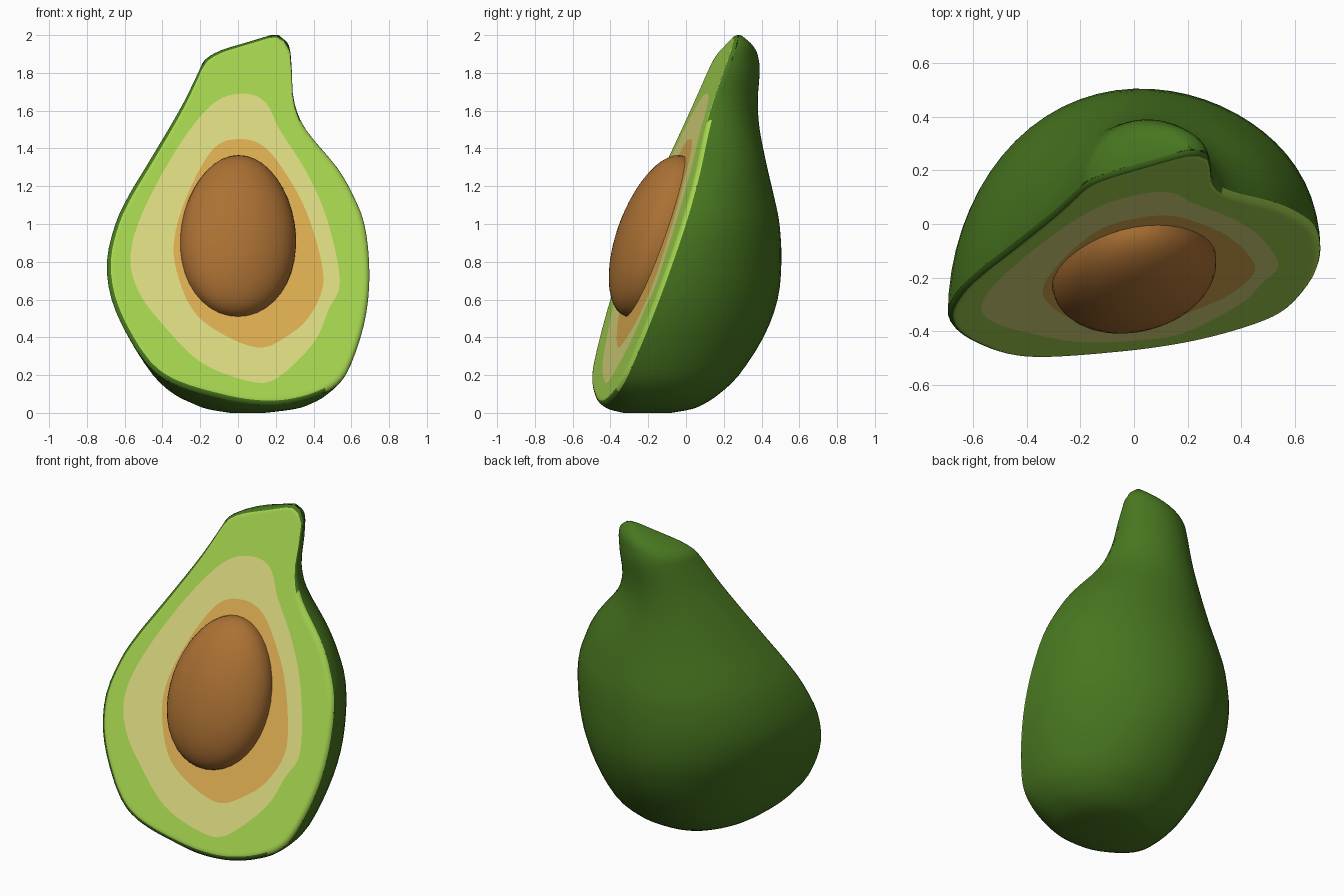
import bpy, bmesh, math
from mathutils import Vector

if "Cube" in bpy.data.objects:
    bpy.data.objects.remove(bpy.data.objects["Cube"])

def material(name, rgb):
    m = bpy.data.materials.new(name)
    m.diffuse_color = (*rgb, 1)
    m.use_nodes = True
    m.node_tree.nodes["Principled BSDF"].inputs["Base Color"].default_value = m.diffuse_color
    return m

SKIN = material("dark green skin", (0.064, 0.18, 0.014))
FLESH = material("green flesh", (0.38, 0.67, 0.08))
PALE = material("pale flesh", (0.73, 0.72, 0.22))
AMBER = material("amber flesh", (0.74, 0.43, 0.085))
SEED = material("brown seed", (0.41, 0.165, 0.034))

# Tilted cut plane: y as a function of x and z
def cut_y(x, z):
    return -0.25 + 0.18 * x + 0.36 * (z - 0.7)

NORMAL = Vector((0.18, -1, 0.36)).normalized()

def on_cut(x, z, lift=0.0):
    return Vector((x, cut_y(x, z), z)) + NORMAL * lift

def catmull(p, closed, steps):
    n, out = len(p), []
    get = (lambda i: p[i % n]) if closed else (lambda i: p[max(0, min(n - 1, i))])
    for i in range(n if closed else n - 1):
        a, b, c, d = get(i - 1), get(i), get(i + 1), get(i + 2)
        for s in range(steps):
            t = s / steps
            out.append([0.5 * (2 * q + (r - o) * t + (2 * o - 5 * q + 4 * r - w) * t * t
                        + (3 * q - o - 3 * r + w) * t ** 3) for o, q, r, w in zip(a, b, c, d)])
    if not closed:
        out.append(list(p[-1]))
    return out

def finish(bm, name, mats):
    me = bpy.data.meshes.new(name)
    bm.to_mesh(me)
    bm.free()
    for m in mats:
        me.materials.append(m)
    ob = bpy.data.objects.new(name, me)
    bpy.context.collection.objects.link(ob)
    bpy.ops.object.select_all(action='DESELECT')
    ob.select_set(True)
    bpy.context.view_layer.objects.active = ob
    bpy.ops.object.shade_smooth_by_angle(angle=math.radians(40))
    return ob

# Skin: lofted rings (z, left x, right x, centre behind cut, front y, back y)
rows = [(0, -.04, .14, .27, -.33, -.08), (.02, -.16, .30, .25, -.41, .03),
        (.05, -.24, .39, .23, -.455, .10), (.1, -.34, .475, .18, -.51, .175),
        (.2, -.45, .57, .09, -.66, .28), (.4, -.58, .65, .02, -1, .41),
        (.6, -.67, .69, 0, -1, .485), (.8, -.695, .695, 0, -1, .505),
        (1.0, -.65, .67, 0, -1, .495), (1.15, -.58, .612, 0, -1, .465),
        (1.3, -.49, .525, 0, -1, .43), (1.5, -.37, .36, 0, -1, .39),
        (1.65, -.285, .297, 0, -1, .38), (1.8, -.212, .287, 0, -1, .39),
        (1.87, -.175, .283, 0, -1, .385), (1.92, -.09, .278, 0, -1, .37),
        (1.96, .04, .264, 0, -1, .34), (2.0, .17, .22, 0, -1, .29)]
N = 64
bm = bmesh.new()
rings = []
for z, xl, xr, d, yf, yb in catmull(rows, False, 3):
    cx, w = (xl + xr) / 2, (xr - xl) / 2
    cy = cut_y(cx, z) + d
    low = max(0.0, 1 - z / 0.5)
    ring = []
    for i in range(N):
        a = 2 * math.pi * i / N
        c, s = math.cos(a), math.sin(a)
        # fuller, less slanted sections towards the bottom
        e = 1 - 0.12 * low
        c = math.copysign(abs(c) ** e, c)
        s = math.copysign(abs(s) ** e, s)
        depth = (yb - cy) if s > 0 else (cy - yf)
        slant = 0.18 * (1 - low)
        y = cy + depth * s + slant * w * c * (1 - 0.8 * max(s, 0))
        ring.append(bm.verts.new((cx + w * c, y, z)))
    rings.append(ring)
for lo, hi in zip(rings, rings[1:]):
    for i in range(N):
        j = (i + 1) % N
        bm.faces.new((lo[i], lo[j], hi[j], hi[i]))
bm.faces.new(rings[0][::-1])
bm.faces.new(rings[-1])
bmesh.ops.recalc_face_normals(bm, faces=bm.faces)
# Cut slightly behind the flesh level; the flesh rises to it over a soft rim
DROP = 0.02
bmesh.ops.bisect_plane(bm, geom=bm.verts[:] + bm.edges[:] + bm.faces[:], dist=1e-5,
                       plane_co=on_cut(0, 0.7, -DROP), plane_no=NORMAL, clear_outer=True)
rim = [e for e in bm.edges if e.is_boundary]
C = (0.03, 0.9)
shift = NORMAL * DROP
rim_pts = [(v.co.x + shift.x, v.co.z + shift.z) for v in {v for e in rim for v in e.verts}]
rim_pts.sort(key=lambda p: math.atan2(p[1] - C[1], p[0] - C[0]))
finish(bm, "skin", [SKIN])

# Flesh: concentric colour bands on the cut
def radius(poly, a):
    dx, dz = math.cos(a), math.sin(a)
    best = 0
    for p, q in zip(poly, poly[1:] + poly[:1]):
        ex, ez = q[0] - p[0], q[1] - p[1]
        det = dx * ez - dz * ex
        if abs(det) < 1e-12:
            continue
        px, pz = p[0] - C[0], p[1] - C[1]
        t, u = (px * ez - pz * ex) / det, (px * dz - pz * dx) / det
        if t > 0 and -1e-6 <= u <= 1 + 1e-6:
            best = max(best, t)
    return best

pale = catmull([(.05, 1.69), (.15, 1.64), (.22, 1.5), (.36, 1.28), (.47, 1.03), (.54, .7),
                (.48, .55), (.4, .37), (.2, .18), (.05, .17), (-.2, .27), (-.4, .47),
                (-.52, .63), (-.57, .8), (-.53, 1.0), (-.4, 1.27), (-.24, 1.52), (-.1, 1.66)], True, 4)
amber = catmull([(.02, 1.45), (.15, 1.4), (.27, 1.24), (.36, 1.07), (.43, .85), (.45, .67),
                 (.37, .5), (.25, .4), (.12, .345), (-.05, .4), (-.22, .52), (-.31, .7),
                 (-.34, .9), (-.27, 1.15), (-.13, 1.4)], True, 4)
bm = bmesh.new()
M = 160
# outline, inset, lift, material of the band inside it
layout = [(rim_pts, 0, -DROP, 0), (rim_pts, 0.006, -0.009, 0), (rim_pts, 0.018, -0.002, 0),
          (rim_pts, 0.03, 0, 0), (rim_pts, 0.04, 0, 0), (pale, 0, 0, 1), (amber, 0, 0, 2)]
bands = []
for poly, inset, lift, _ in layout:
    band = []
    for i in range(M):
        a = 2 * math.pi * i / M
        r = radius(poly, a) - inset
        band.append(bm.verts.new(on_cut(C[0] + r * math.cos(a), C[1] + r * math.sin(a), lift)))
    bands.append(band)
for k in range(len(bands) - 1):
    for i in range(M):
        j = (i + 1) % M
        f = bm.faces.new((bands[k][i], bands[k][j], bands[k + 1][j], bands[k + 1][i]))
        f.material_index = layout[k][3]
        # the outer rim is skin on the left, top and bottom, flesh on the right
        turn = (i / M + 0.5) % 1 - 0.5
        if k < 2 and not -0.17 < turn < 0.18:
            f.material_index = 3
mid = bm.verts.new(on_cut(*C))
for i in range(M):
    bm.faces.new((bands[-1][i], bands[-1][(i + 1) % M], mid)).material_index = 2
for f in bm.faces:
    f.normal_update()
    if f.normal.dot(NORMAL) < 0:
        f.normal_flip()
finish(bm, "flesh", [FLESH, PALE, AMBER, SKIN])

# Seed: half egg bulging out of the cut
bm = bmesh.new()
bmesh.ops.create_uvsphere(bm, u_segments=40, v_segments=24, radius=1)
bmesh.ops.delete(bm, geom=[v for v in bm.verts if v.co.z < -1e-4], context='VERTS')
for v in bm.verts:
    u, t, w = v.co
    v.co = on_cut(0.305 * u * (1 - 0.08 * t), 0.935 + 0.425 * t, 0.195 * w)
for f in bm.faces:
    f.normal_update()
if sum(f.normal.dot(NORMAL) for f in bm.faces) < 0:
    bmesh.ops.reverse_faces(bm, faces=bm.faces)
finish(bm, "seed", [SEED])
